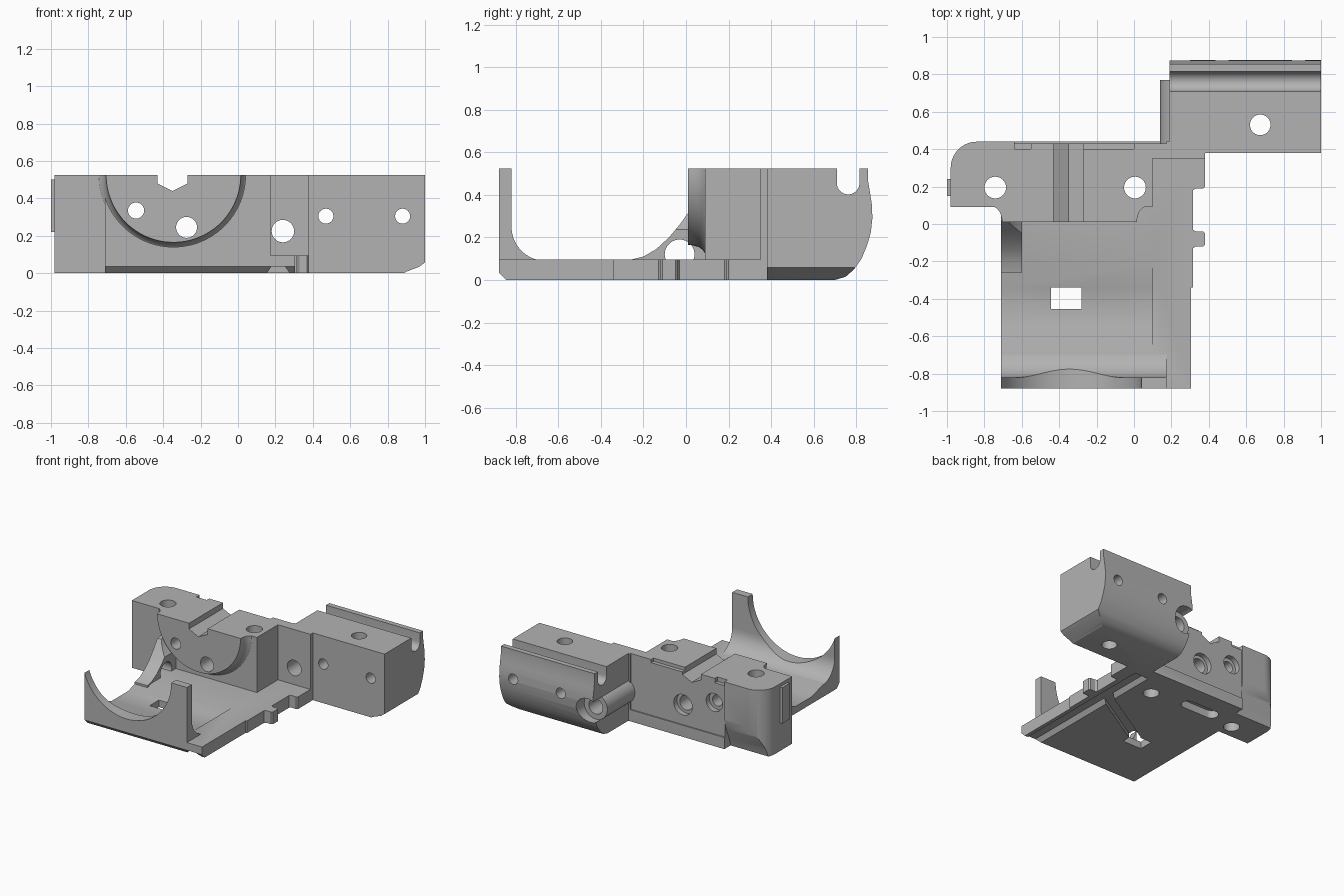
import bpy, bmesh, math
from mathutils import Vector, Matrix

if "Cube" in bpy.data.objects:
    bpy.data.objects.remove(bpy.data.objects["Cube"], do_unlink=True)

grey = bpy.data.materials.new("plain grey")
grey.use_nodes = True
tone = (0.45, 0.45, 0.45, 1)
grey.diffuse_color = tone
grey.node_tree.nodes["Principled BSDF"].inputs["Base Color"].default_value = tone

TOP, FLOOR = 0.525, 0.095
MOTOR = (-0.345, TOP)          # motor axis in x, z


def finish(name, bm):
    bmesh.ops.recalc_face_normals(bm, faces=bm.faces)
    mesh = bpy.data.meshes.new(name)
    bm.to_mesh(mesh)
    bm.free()
    mesh.materials.append(grey)
    obj = bpy.data.objects.new(name, mesh)
    bpy.context.collection.objects.link(obj)
    return obj


def prism(name, pts, axis, a, b):
    """Extrude a 2D outline along an axis from a to b."""
    place = {"x": lambda p, t: (t, p[0], p[1]),
             "y": lambda p, t: (p[0], t, p[1]),
             "z": lambda p, t: (p[0], p[1], t)}[axis]
    bm = bmesh.new()
    face = bm.faces.new([bm.verts.new(place(p, a)) for p in pts])
    ext = bmesh.ops.extrude_face_region(bm, geom=[face])
    shift = Vector(place((0, 0), b - a))
    bmesh.ops.translate(bm, vec=shift,
                        verts=[v for v in ext["geom"] if isinstance(v, bmesh.types.BMVert)])
    return finish(name, bm)


def box(name, x0, x1, y0, y1, z0, z1):
    return prism(name, [(x0, y0), (x1, y0), (x1, y1), (x0, y1)], "z", z0, z1)


def arc(cx, cy, r, start, end, n=16):
    return [(cx + r * math.cos(math.radians(start + (end - start) * i / n)),
             cy + r * math.sin(math.radians(start + (end - start) * i / n)))
            for i in range(n + 1)]


def rod(name, c, r, axis, a, b, n=40):
    return prism(name, arc(c[0], c[1], r, 0, 360, n)[:-1], axis, a, b)


def cut(targets, cutters):
    """Subtract every cutter from every target, then drop the cutters."""
    for target in targets:
        for cutter in cutters:
            mod = target.modifiers.new("cut", "BOOLEAN")
            mod.operation, mod.solver, mod.object = "DIFFERENCE", "EXACT", cutter
        bpy.context.view_layer.update()
        graph = bpy.context.evaluated_depsgraph_get()
        mesh = bpy.data.meshes.new_from_object(target.evaluated_get(graph))
        target.modifiers.clear()
        target.data = mesh
    for cutter in cutters:
        bpy.data.objects.remove(cutter, do_unlink=True)


# Base plate with chamfered front edge and side tabs
base = prism("base_plate", [(-0.88, 0.035), (-0.845, 0), (0.36, 0), (0.36, FLOOR), (-0.88, FLOOR)],
             "x", -0.71, 0.305)
tab_shape = [(0.29, -0.34), (0.315, -0.34), (0.315, -0.13), (0.33, -0.12), (0.37, -0.12),
             (0.38, -0.11), (0.38, -0.05), (0.37, -0.04), (0.33, -0.04), (0.315, -0.03),
             (0.315, 0.18), (0.33, 0.19), (0.37, 0.19), (0.38, 0.2), (0.38, 0.36), (0.29, 0.36)]
prism("side_tabs", tab_shape, "z", 0, FLOOR)

# Front cradle wall and its inner fillet
wall = box("cradle_wall", -0.71, 0.175, -0.88, -0.82, 0.06, TOP)
fillet_curve = arc(-0.66, 0.25, 0.16, 180, 270)
fillet = prism("cradle_fillet", [(-0.83, 0.06), (-0.83, 0.25)] + fillet_curve + [(-0.66, 0.06)],
               "x", -0.71, 0.175)
cut([wall, fillet], [rod("motor_cut", MOTOR, 0.385, "y", -1, -0.5, 96)])

# Rear block with rounded outer corner
outline = [(-0.98, 0.09), (0.1, 0.09), (0.1, 0.35), (0.38, 0.35), (0.38, 0.39), (0.19, 0.44)]
outline += arc(-0.84, 0.3, 0.14, 90, 180)
rear = prism("rear_block", outline, "z", 0, TOP)

# Half-round motor boss with flared root
profile = [(0, 0.12), (0.4, 0.12), (0.4, 0.09), (0.385, 0.08), (0.37, 0.06), (0.362, 0.03),
           (0.36, 0.01), (0, 0.01)]
bm = bmesh.new()
verts = [bm.verts.new((MOTOR[0] + r, y, MOTOR[1])) for r, y in profile]
edges = [bm.edges.new(pair) for pair in zip(verts, verts[1:])]
bmesh.ops.spin(bm, geom=verts + edges, cent=(MOTOR[0], 0, MOTOR[1]), axis=(0, 1, 0),
               angle=math.pi, steps=48)
bmesh.ops.remove_doubles(bm, verts=bm.verts, dist=0.0005)
bmesh.ops.holes_fill(bm, edges=[e for e in bm.edges if e.is_boundary], sides=0)
boss = finish("motor_boss", bm)

# Curved side gusset between plate and rear block
gusset = prism("side_gusset", [(0.1, 0.06), (0.1, 0.34), (0.02, 0.33), (-0.03, 0.26), (-0.08, 0.2),
                               (-0.14, 0.145), (-0.2, 0.11), (-0.26, FLOOR), (-0.26, 0.06)],
               "x", -0.71, -0.6)
cut([gusset], [rod("motor_clearance", MOTOR, 0.385, "y", -0.5, 0.09, 96)])

# Right block with curved back and cable channel
side = [(0.38, 0), (0.7, 0), (0.75, 0.015), (0.79, 0.05), (0.825, 0.1), (0.85, 0.16),
        (0.868, 0.22), (0.876, 0.29), (0.874, 0.35), (0.865, 0.41), (0.855, 0.47), (0.855, TOP),
        (0.815, TOP)] + arc(0.762, 0.455, 0.053, 0, -180) + [(0.709, TOP)]
side += [(0.38, TOP)]
right = prism("right_block", side, "x", 0.19, 1)
cut([right], [prism("edge_cut", [(0.87, -0.01), (0.9, 0.008), (0.97, 0.035), (1.01, 0.065),
                                 (1.01, -0.01)], "y", 0.3, 0.95),
              rod("counterbore", (0.24, 0.225), 0.1, "y", 0.77, 1),
              rod("vertical_hole", (0.675, 0.53), 0.055, "z", -0.1, 0.6)]
    + [rod("bolt_hole", (x, 0.305), 0.04, "y", 0.3, 1) for x in (0.47, 0.88)])

# Rod sleeve on the inner side of the right block
sleeve = rod("rod_sleeve", (0.24, 0.225), 0.1, "y", 0.4, 0.77)
cut([sleeve, right, rear], [rod("rod_hole", (0.24, 0.225), 0.06, "y", 0.3, 1)])

# Motor bolt holes and V groove through boss and rear block
groove = [(-0.43, 0.6), (-0.43, 0.48), (-0.35, 0.44), (-0.27, 0.48), (-0.27, 0.6)]
cut([rear, boss], [prism("v_groove", groove, "y", -0.1, 0.6),
                   rod("bolt_hole", (-0.545, 0.335), 0.043, "y", -0.1, 0.6),
                   rod("shaft_hole", (-0.275, 0.245), 0.056, "y", -0.1, 0.6)]
    + [rod("upright_hole", (x, 0.195), 0.058, "z", -0.1, 0.6) for x in (-0.742, 0.005)])

# Back recess, counterbores and lower back chamfer of the rear block
cut([rear], [box("back_panel", -0.64, 0.175, 0.43, 0.5, 0.09, 0.6),
             box("top_step", -0.41, 0, 0.4, 0.5, 0.5, 0.6),
             box("top_notch", -0.64, -0.55, 0.4, 0.5, 0.49, 0.6),
             rod("counterbore", (-0.275, 0.245), 0.08, "y", 0.39, 0.6),
             rod("counterbore", (-0.545, 0.335), 0.07, "y", 0.39, 0.6),
             prism("back_chamfer", [(0.36, -0.01), (0.38, 0.06), (0.42, 0.15), (0.445, 0.25),
                                    (0.5, 0.25), (0.5, -0.01)], "x", -1.1, -0.64)])

# Floor pocket, window, underside channels and slot in the plate
pocket = [(-0.67, 0.2), (-0.67, FLOOR), (-0.54, 0.055), (-0.34, 0.055), (-0.21, FLOOR), (-0.21, 0.2)]
channel = [(0.14, -0.02), (0.178, 0.035), (0.252, 0.035), (0.29, -0.02)]
diagonal = box("diagonal_channel", -0.31, 0.31, -0.04, 0.04, -0.05, 0.035)
diagonal.data.transform(Matrix.Translation((-0.06, -0.21, 0)) @ Matrix.Rotation(math.radians(31), 4, "Z"))
slot = arc(-0.3, 0.24, 0.05, -90, 90) + arc(-0.52, 0.24, 0.05, 90, 270)
cut([base], [prism("pocket", pocket, "x", -0.8, 0.1),
             box("window", -0.445, -0.28, -0.455, -0.34, -0.1, 0.3), diagonal])
cut([base, rear], [prism("underside_channel", channel, "y", -1, 0.34),
                   prism("underside_slot", slot, "z", -0.1, 0.06)])
cut([base], [rod("upright_hole", (x, 0.195), 0.058, "z", -0.1, 0.6) for x in (-0.742, 0.005)])

# Cross hole through gusset
cut([gusset], [rod("cross_hole", (-0.03, 0.12), 0.07, "x", -1, 0)])

# Plain raised pad on the outer end
box("end_pad", -1, -0.97, 0.15, 0.24, 0.22, 0.5)

# Smooth the curved faces, keep edges crisp
bpy.ops.object.select_all(action="DESELECT")
for obj in bpy.context.collection.objects:
    if obj.type == "MESH":
        obj.select_set(True)
        bpy.context.view_layer.objects.active = obj
bpy.ops.object.shade_smooth_by_angle(angle=math.radians(30))
